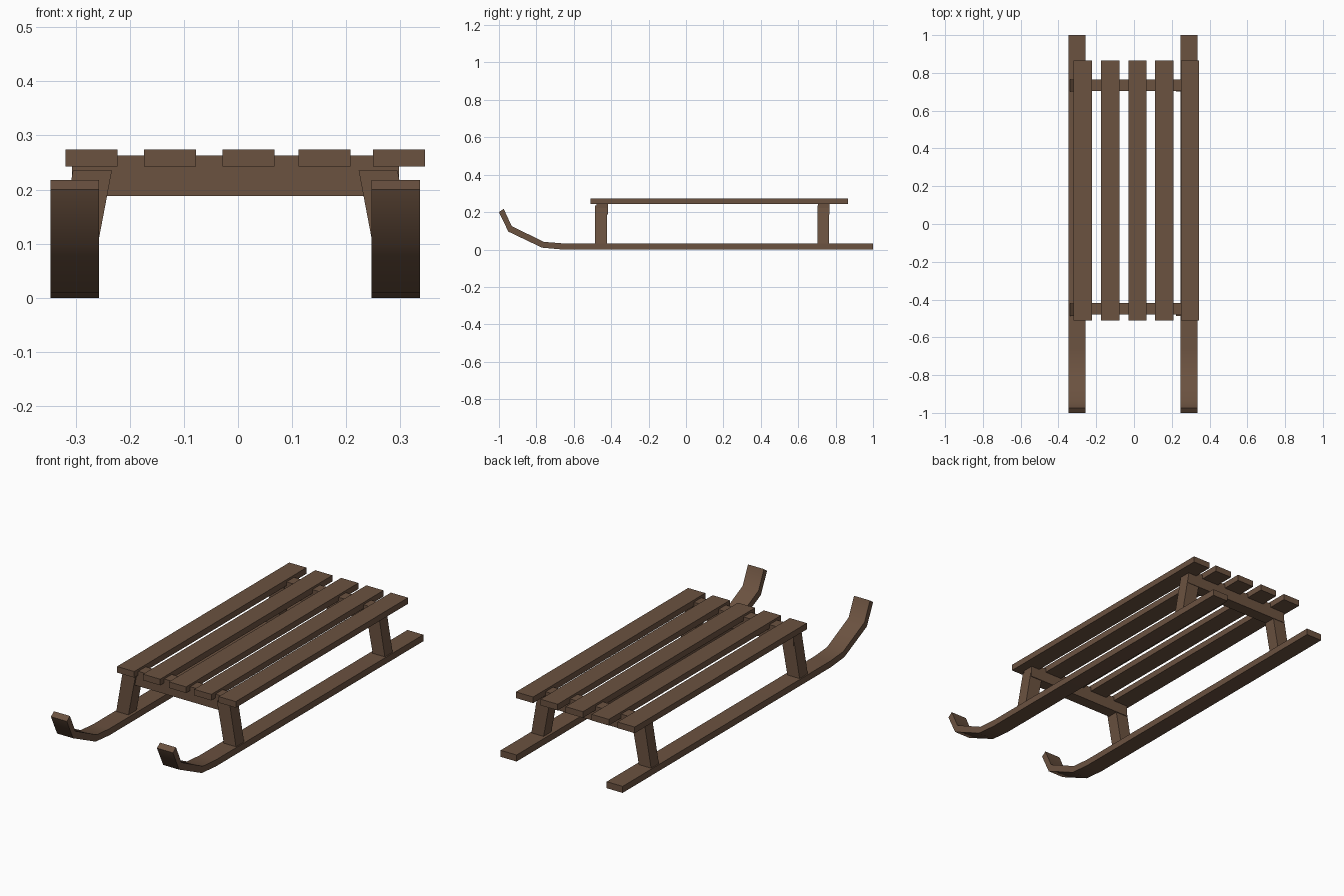
import bpy, bmesh, math

cube = bpy.data.objects.get("Cube")
if cube:
    bpy.data.objects.remove(cube, do_unlink=True)

wood = bpy.data.materials.new("brown_wood")
wood.use_nodes = True
colour = (0.147, 0.084, 0.051, 1)
wood.diffuse_color = colour
wood.node_tree.nodes["Principled BSDF"].inputs["Base Color"].default_value = colour

MID = -0.005  # centre line of the frame


def prism(name, outline, axis, lo, hi):
    """Extrude a 2D outline along axis 'x' (outline is y,z) or 'y' (outline is x,z)."""
    bm = bmesh.new()
    place = (lambda p: (lo, *p)) if axis == "x" else (lambda p: (p[0], lo, p[1]))
    face = bm.faces.new([bm.verts.new(place(p)) for p in outline])
    out = bmesh.ops.extrude_face_region(bm, geom=[face])
    step = (hi - lo, 0, 0) if axis == "x" else (0, hi - lo, 0)
    verts = [g for g in out["geom"] if isinstance(g, bmesh.types.BMVert)]
    bmesh.ops.translate(bm, verts=verts, vec=step)
    bmesh.ops.recalc_face_normals(bm, faces=bm.faces)
    mesh = bpy.data.meshes.new(name)
    bm.to_mesh(mesh)
    bm.free()
    mesh.materials.append(wood)
    obj = bpy.data.objects.new(name, mesh)
    bpy.context.collection.objects.link(obj)
    return obj


def rect(a0, a1, z0, z1):
    return [(a0, z0), (a1, z0), (a1, z1), (a0, z1)]


# Seat slats
for i, x in enumerate((-0.271, -0.126, 0.019, 0.16, 0.297)):
    prism(f"slat_{i + 1}", rect(x - 0.048, x + 0.048, 0.243, 0.274), "y", -0.51, 0.865)

# Cross beams under the slats
for name, y0, y1 in (("front_beam", -0.478, -0.418), ("back_beam", 0.705, 0.766)):
    prism(name, rect(MID - 0.302, MID + 0.302, 0.188, 0.263), "y", y0, y1)

# Runners with upturned front, and splayed legs, on both sides
runner = [(1, 0), (-0.66, 0), (-0.77, 0.01), (-0.95, 0.096), (-1, 0.2),
          (-0.975, 0.218), (-0.932, 0.125), (-0.76, 0.041), (-0.66, 0.033), (1, 0.033)]
leg = [(0.268, 0.025), (0.336, 0.025), (0.3, 0.235), (0.228, 0.235)]
for side, s in (("left", 1), ("right", -1)):
    a, b = sorted((MID + s * 0.252, MID + s * 0.341))
    obj = prism(f"{side}_runner", runner, "x", a, b)
    bpy.ops.object.select_all(action="DESELECT")
    obj.select_set(True)
    bpy.context.view_layer.objects.active = obj
    bpy.ops.object.shade_smooth_by_angle(angle=math.radians(50))
    outline = [(MID + s * x, z) for x, z in leg]
    prism(f"{side}_front_leg", outline, "y", -0.487, -0.422)
    prism(f"{side}_back_leg", outline, "y", 0.702, 0.764)
